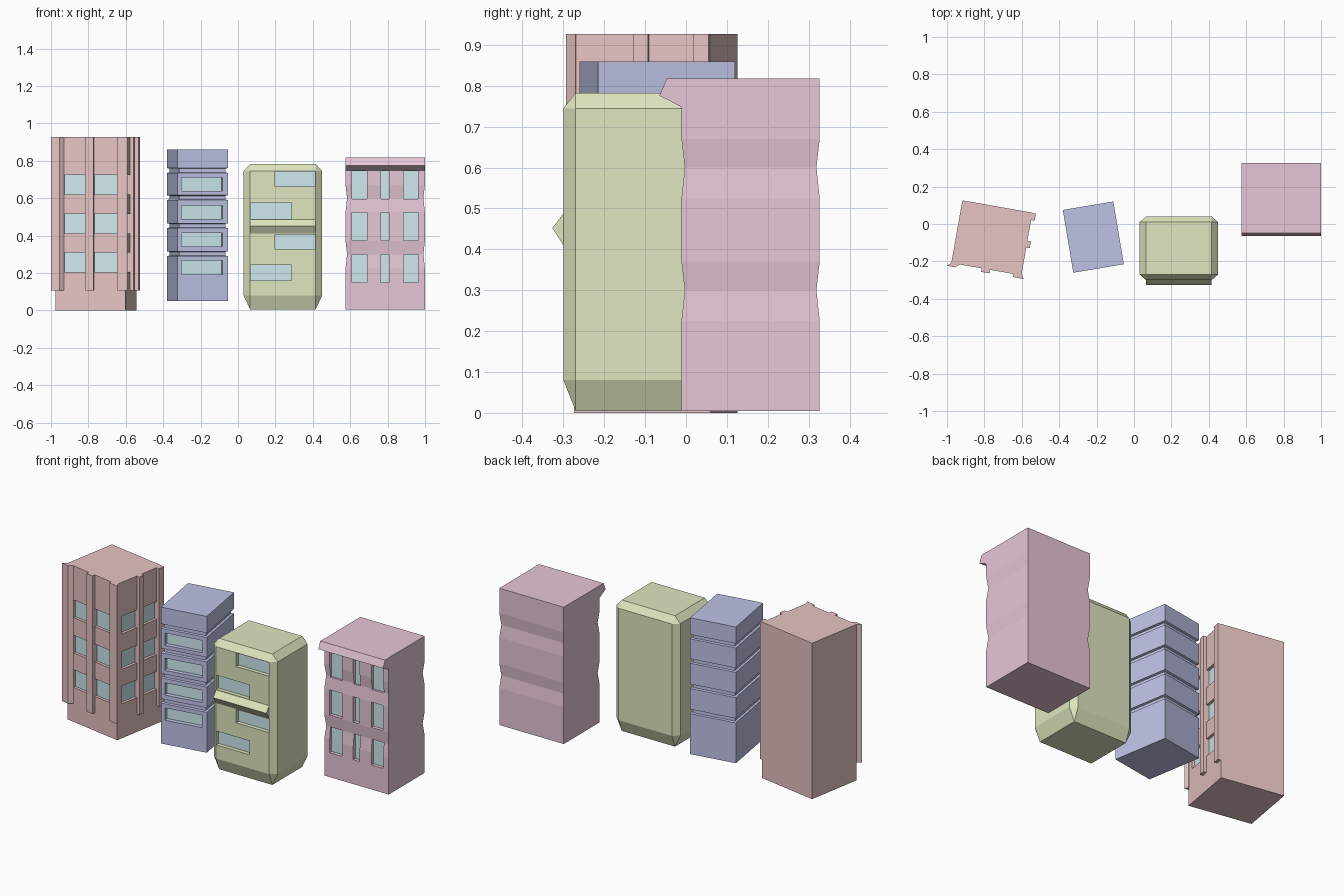
import bpy, bmesh
from math import radians

if "Cube" in bpy.data.objects:
    bpy.data.objects.remove(bpy.data.objects["Cube"])

def material(name, rgb):
    m = bpy.data.materials.new(name)
    m.diffuse_color = (*rgb, 1)
    m.use_nodes = True
    m.node_tree.nodes["Principled BSDF"].inputs["Base Color"].default_value = m.diffuse_color
    return m

RED = material("red_wall", (0.80, 0.55, 0.55))
BLUE = material("blue_wall", (0.51, 0.54, 0.78))
GREEN = material("green_wall", (0.74, 0.79, 0.52))
PINK = material("pink_wall", (0.79, 0.57, 0.67))
GLASS = material("glass", (0.62, 0.82, 0.87))

def finish(name, bm, mat, place):
    bmesh.ops.recalc_face_normals(bm, faces=bm.faces)
    me = bpy.data.meshes.new(name)
    bm.to_mesh(me)
    bm.free()
    ob = bpy.data.objects.new(name, me)
    bpy.context.collection.objects.link(ob)
    me.materials.append(mat)
    x, y, turn = place
    ob.location = (x, y, 0)
    ob.rotation_euler.z = radians(turn)
    return ob

def add_loft(bm, rings):
    """Closed skin through rings of points."""
    vs = [[bm.verts.new(p) for p in r] for r in rings]
    n = len(vs[0])
    bm.faces.new(vs[0])
    bm.faces.new(vs[-1])
    for a, b in zip(vs, vs[1:]):
        for i in range(n):
            j = (i + 1) % n
            bm.faces.new((a[i], a[j], b[j], b[i]))

def rect(hx, hy, z):
    return [(-hx, -hy, z), (hx, -hy, z), (hx, hy, z), (-hx, hy, z)]

def loft(name, rings, mat, place):
    bm = bmesh.new()
    add_loft(bm, rings)
    return finish(name, bm, mat, place)

def boxes(name, items, mat, place):
    """items: (x0, x1, y0, y1, z0, z1)"""
    bm = bmesh.new()
    for x0, x1, y0, y1, z0, z1 in items:
        add_loft(bm, [[(x0, y0, z), (x1, y0, z), (x1, y1, z), (x0, y1, z)] for z in (z0, z1)])
    return finish(name, bm, mat, place)

def windows(wall, holes, front, depth, place, side=False):
    """Cut recesses (a0, a1, z0, z1) into a wall face and glaze their floors."""
    def slab(near, far):
        if side:
            return [(min(-near, -far), max(-near, -far), a, b, c, d) for a, b, c, d in holes]
        return [(a, b, near, far, c, d) for a, b, c, d in holes]
    cutter = boxes("cutter", slab(front - 0.05, front + depth), GLASS, place)
    cutter.hide_render = True
    mod = wall.modifiers.new("recess", 'BOOLEAN')
    mod.operation = 'DIFFERENCE'
    mod.solver = 'EXACT'
    mod.object = cutter
    bpy.context.view_layer.objects.active = wall
    bpy.ops.object.modifier_apply(modifier=mod.name)
    bpy.data.objects.remove(cutter)
    boxes(wall.name + "_glass", slab(front + depth - 0.004, front + depth + 0.004), GLASS, place)

# Red tower with pilasters on two sides
P = (-0.76, -0.074, -10)
tower = loft("red_tower", [rect(0.19, 0.17, 0), rect(0.19, 0.17, 0.927)], RED, P)
rows = [(0.205, 0.31), (0.41, 0.515), (0.62, 0.725)]
windows(tower, [(a, b, *r) for a, b in ((-0.142, -0.025), (0.02, 0.147)) for r in rows],
        -0.17, 0.02, P)
windows(tower, [(a, b, *r) for a, b in ((-0.135, -0.02), (0.017, 0.13)) for r in rows],
        -0.19, 0.02, P, side=True)
plans = {
    "left_pilaster": [(-0.21, -0.189), (-0.165, -0.189), (-0.142, -0.168), (-0.19, -0.168)],
    "front_pilaster": [(-0.025, -0.189), (0.02, -0.189), (0.02, -0.168), (-0.025, -0.168)],
    "corner_pilaster": [(0.147, -0.187), (0.205, -0.187), (0.192, -0.165), (0.147, -0.165)],
    "side_pilaster": [(0.188, -0.02), (0.209, -0.02), (0.209, 0.017), (0.188, 0.017)],
    "back_pilaster": [(0.188, 0.13), (0.209, 0.13), (0.209, 0.168), (0.188, 0.168)],
}
for name, plan in plans.items():
    loft(name, [[(x, y, z) for x, y in plan] for z in (0.107, 0.927)], RED, P)

# Blue tower with grooved floors
P = (-0.217, -0.07, -0)
P = (-0.2175, -0.07, 9.5)
rings = [rect(0.137, 0.17, 0.05)]
for z in (0.29, 0.44, 0.59, 0.735):
    for dz, inset in ((0, 0), (0.003, 0.012), (0.023, 0.012), (0.026, 0)):
        rings.append(rect(0.137 - inset, 0.17 - inset, z + dz))
rings.append(rect(0.137, 0.17, 0.86))
blue = loft("blue_tower", rings, BLUE, P)
windows(blue, [(-0.113, 0.108, z, z + 0.073) for z in (0.193, 0.342, 0.489, 0.638)],
        -0.17, 0.03, P)

# Green tower: bevelled block
P = (0.24, -0.13, 0)
def octagon(z):
    a, b, c, d = 0.21, 0.175, 0.17, 0.14
    return [(-b, -c, z), (b, -c, z), (a, -d, z), (a, d, z),
            (b, c, z), (-b, c, z), (-a, d, z), (-a, -d, z)]
bm = bmesh.new()
for p in octagon(0.08) + octagon(0.745) + rect(0.175, 0.14, 0.005) + rect(0.175, 0.14, 0.783):
    bm.verts.new(p)
bmesh.ops.convex_hull(bm, input=bm.verts)
bmesh.ops.dissolve_limit(bm, angle_limit=0.01, verts=bm.verts, edges=bm.edges)
green = finish("green_tower", bm, GREEN, P)
windows(green, [(-0.042, 0.174, 0.662, 0.743), (-0.174, 0.045, 0.49, 0.576),
                (-0.042, 0.174, 0.327, 0.407), (-0.174, 0.045, 0.161, 0.244)],
        -0.17, 0.028, P)
loft("green_ledge", [[(x, -0.168, 0.407), (x, -0.197, 0.452), (x, -0.168, 0.49)]
                     for x in (-0.175, 0.175)], GREEN, P)

# Pink tower with pinched waists and a cornice
P = (0.787, 0.158, 0)
profile = [(0.005, 0), (0.225, 0), (0.30, 0.008), (0.37, 0), (0.525, 0),
           (0.60, 0.008), (0.67, 0), (0.818, 0)]
pink = loft("pink_tower", [rect(0.212 - i, 0.169 - i, z) for z, i in profile], PINK, P)
windows(pink, [(a, b, z, z + 0.15) for a, b in ((-0.177, -0.097), (-0.022, 0.021), (0.097, 0.175))
               for z in (0.15, 0.374, 0.595)], -0.169, 0.024, P)
loft("pink_cornice", [[(x, -0.165, 0.746), (x, -0.223, 0.776), (x, -0.205, 0.818), (x, -0.165, 0.818)]
                      for x in (-0.213, 0.213)], PINK, P)
